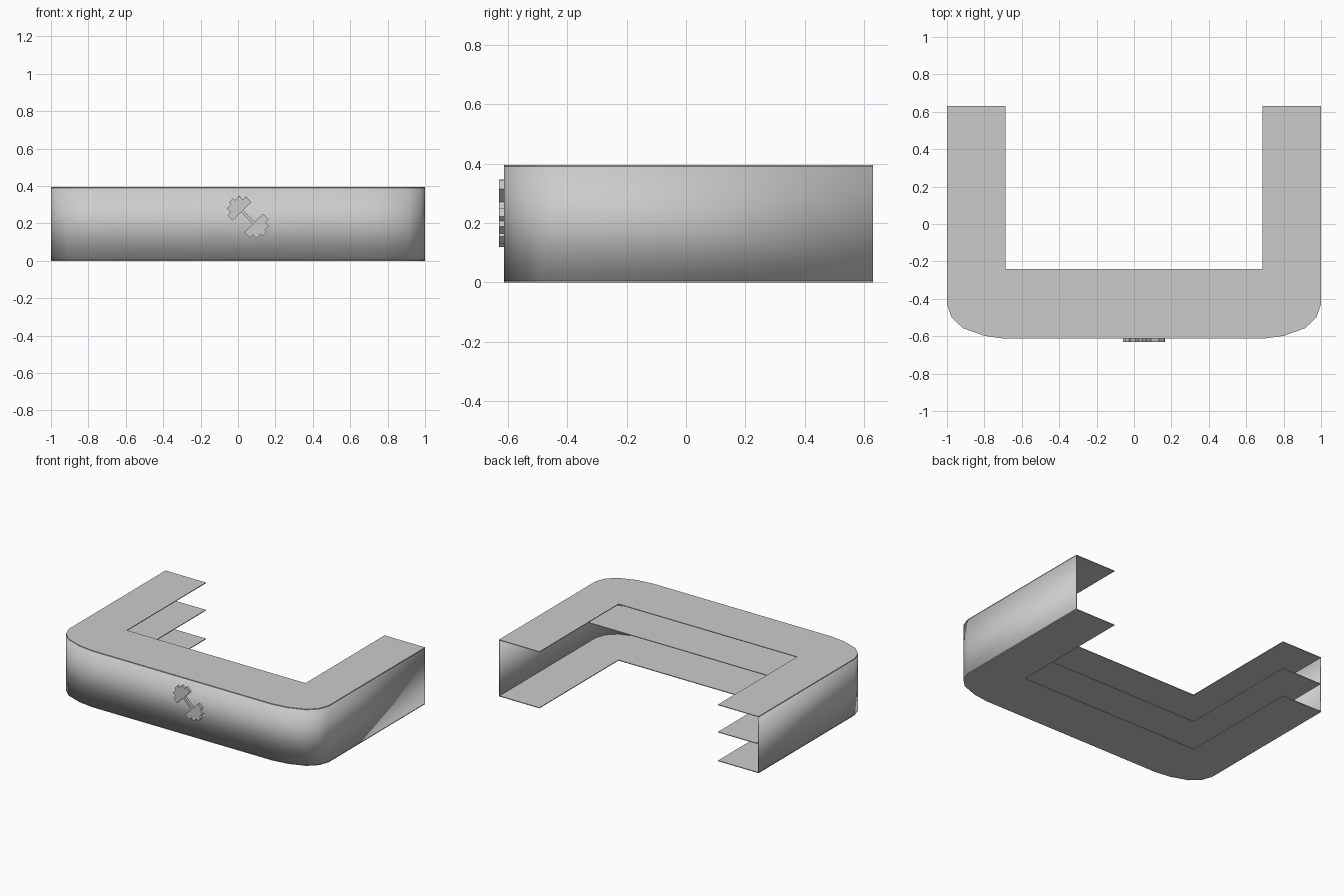
import bpy, bmesh, math
from mathutils import Matrix, Vector

cube = bpy.data.objects.get("Cube")
if cube:
    bpy.data.objects.remove(cube)

HEIGHT, SHEET = 0.395, 0.005
BACK, INNER_X, INNER_Y = 0.63, 0.688, -0.24

grey = bpy.data.materials.new("light grey")
grey.use_nodes = True
colour = (0.6, 0.6, 0.6, 1)
grey.diffuse_color = colour
grey.node_tree.nodes["Principled BSDF"].inputs["Base Color"].default_value = colour


def make_object(name, bm):
    bmesh.ops.recalc_face_normals(bm, faces=bm.faces)
    mesh = bpy.data.meshes.new(name)
    bm.to_mesh(mesh)
    bm.free()
    mesh.materials.append(grey)
    obj = bpy.data.objects.new(name, mesh)
    bpy.context.collection.objects.link(obj)
    return obj


def prism(name, outline, low, depth):
    """Extrude a flat outline upwards into a thin slab."""
    bm = bmesh.new()
    face = bm.faces.new([bm.verts.new((x, y, low)) for x, y in outline])
    new = bmesh.ops.extrude_face_region(bm, geom=[face])["geom"]
    verts = [v for v in new if isinstance(v, bmesh.types.BMVert)]
    bmesh.ops.translate(bm, verts=verts, vec=(0, 0, depth))
    return make_object(name, bm)


def mirrored(points):
    return points + [(-x, y) for x, y in reversed(points)]


# Outer line of the desk, with softly rounded front corners
corner = [(1, BACK), (1, -0.43), (0.975, -0.5), (0.915, -0.557),
          (0.8, -0.598), (0.69, -0.613)]
outer = mirrored(corner)
inner = [(-INNER_X, BACK), (-INNER_X, INNER_Y), (INNER_X, INNER_Y), (INNER_X, BACK)]

# Top and bottom sheets follow the full U shape
prism("counter_top", outer + inner, HEIGHT - SHEET, SHEET)
prism("base_sheet", outer + inner, 0, SHEET)

# Middle shelf fills the front and the right arm only
inset = [(x * 0.997, y * 0.997) for x, y in outer[1:]]
shelf = [(0.997, INNER_Y)] + inset + inner[:2]
prism("middle_shelf", shelf, 0.2, SHEET)

# Thin outer wall between the sheets
bm = bmesh.new()
rows = [[bm.verts.new((x, y, z)) for x, y in outer] for z in (SHEET, HEIGHT - SHEET)]
for i in range(len(outer) - 1):
    bm.faces.new((rows[0][i], rows[0][i + 1], rows[1][i + 1], rows[1][i]))
wall = make_object("outer_wall", bm)
# Face the wall outwards before thickening it inwards
middle = wall.data.polygons[len(corner) - 1]
if middle.normal.y > 0:
    wall.data.flip_normals()
solid = wall.modifiers.new("thickness", "SOLIDIFY")
solid.thickness = SHEET
solid.offset = -1
bpy.context.view_layer.objects.active = wall
wall.select_set(True)
bpy.ops.object.shade_smooth_by_angle(angle=math.radians(40))

# Raised dumbbell shape on the front: bar, large plate, small plate, tip
half = [(0.045, 0.008), (0.045, 0.07), (0.085, 0.07), (0.085, 0.048),
        (0.112, 0.048), (0.112, 0.016), (0.128, 0.016)]
upper = [(-u, v) for u, v in reversed(half)] + half
relief = prism("dumbbell_relief", upper + [(u, -v) for u, v in reversed(upper)], 0, 0.018)
relief.data.transform(Matrix.Translation(Vector((0.053, -0.612, 0.233)))
                      @ Matrix.Rotation(math.radians(90), 4, "X")
                      @ Matrix.Rotation(math.radians(-45), 4, "Z"))
